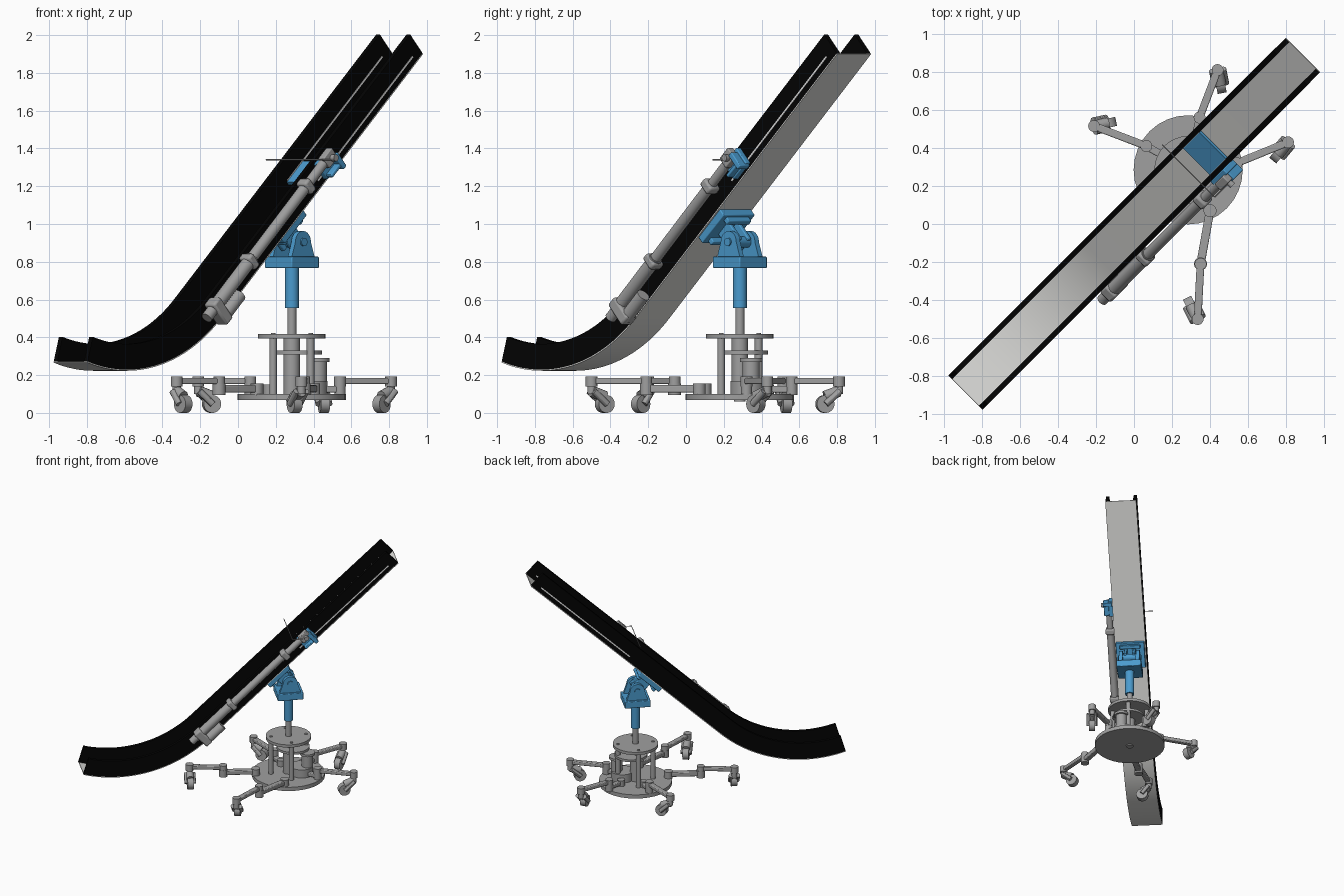
import bpy, bmesh, math
from mathutils import Matrix, Vector

cube = bpy.data.objects.get("Cube")
if cube:
    bpy.data.objects.remove(cube)


def material(name, r, g, b):
    m = bpy.data.materials.new(name)
    m.use_nodes = True
    m.diffuse_color = (r, g, b, 1)
    m.node_tree.nodes["Principled BSDF"].inputs["Base Color"].default_value = (r, g, b, 1)
    return m


BLACK = material("black_rubber", 0.001, 0.001, 0.001)
PALE = material("pale_plastic", 0.72, 0.72, 0.7)
WHITE = material("white_trim", 1, 1, 1)
METAL = material("grey_metal", 0.35, 0.35, 0.35)
BLUE = material("blue_paint", 0.07, 0.33, 0.62)

# The chute runs on the diagonal: u along it, v across it
DIAG = Matrix.Rotation(math.radians(45), 4, 'Z')


def P(u, v, z):
    return DIAG @ Vector((u, -v, z))


def finish(name, bm, mat, bevel=0):
    bmesh.ops.recalc_face_normals(bm, faces=bm.faces)
    me = bpy.data.meshes.new(name)
    bm.to_mesh(me)
    bm.free()
    ob = bpy.data.objects.new(name, me)
    bpy.context.collection.objects.link(ob)
    me.materials.append(mat)
    if bevel:
        mod = ob.modifiers.new("bevel", 'BEVEL')
        mod.width = bevel
        mod.segments = 2
    bpy.ops.object.select_all(action='DESELECT')
    ob.select_set(True)
    bpy.context.view_layer.objects.active = ob
    bpy.ops.object.shade_smooth_by_angle(angle=math.radians(30))
    return ob


def box(name, centre, size, mat, tilt=0, bevel=0.005):
    """Box aligned to the chute, tilted up along it; size is (u, v, z)."""
    bm = bmesh.new()
    m = (Matrix.Translation(P(*centre)) @ DIAG
         @ Matrix.Rotation(math.radians(-tilt), 4, 'Y') @ Matrix.Diagonal((*size, 1)))
    bmesh.ops.create_cube(bm, size=1, matrix=m)
    return finish(name, bm, mat, bevel)


def rod(name, a, b, r, mat=METAL, sides=32):
    a, b = Vector(a), Vector(b)
    d = b - a
    m = Matrix.Translation((a + b) / 2) @ d.to_track_quat('Z', 'Y').to_matrix().to_4x4()
    bm = bmesh.new()
    bmesh.ops.create_cone(bm, cap_ends=True, segments=sides, radius1=r,
                          radius2=r, depth=d.length, matrix=m)
    return finish(name, bm, mat)


def prism(name, outline, v0, v1, mat):
    """Outline in (u, z) pulled across the chute from v0 to v1."""
    bm = bmesh.new()
    face = bm.faces.new([bm.verts.new(P(u, v0, z)) for u, z in outline])
    new = bmesh.ops.extrude_face_region(bm, geom=[face])["geom"]
    bmesh.ops.translate(bm, vec=P(0, v1 - v0, 0),
                        verts=[g for g in new if isinstance(g, bmesh.types.BMVert)])
    return finish(name, bm, mat)


# ---- Chute: an arc that runs into a straight slope ----
SLOPE, START = 42.8, -16.7
RADIUS, LOW_U, LOW_Z, TOP_U = 1.035, -0.957, 0.223, 1.259


def arc_point(degrees):
    a = math.radians(degrees)
    return LOW_U + RADIUS * math.sin(a), LOW_Z + RADIUS * (1 - math.cos(a)), a


ARC_END = arc_point(SLOPE)


def slope_point(u):
    return u, ARC_END[1] + (u - ARC_END[0]) * math.tan(ARC_END[2]), ARC_END[2]


PATH = [arc_point(START + (SLOPE - START) * i / 28) for i in range(29)]
PATH.append(slope_point(TOP_U))


def sweep(name, path, v0, v1, h0, h1, mat):
    bm = bmesh.new()
    rings = []
    for u, z, a in path:
        rings.append([bm.verts.new(P(u - h * math.sin(a), v, z + h * math.cos(a)))
                      for v, h in ((v0, h0), (v1, h0), (v1, h1), (v0, h1))])
    for r, s in zip(rings, rings[1:]):
        for i in range(4):
            j = (i + 1) % 4
            bm.faces.new((r[i], r[j], s[j], s[i]))
    bm.faces.new(rings[0])
    bm.faces.new(rings[-1])
    return finish(name, bm, mat)


sweep("chute_floor", PATH, -0.127, 0.127, 0, 0.006, PALE)
TRIM = [slope_point(0.5), slope_point(1.21)]
for side, s in (("left", 1), ("right", -1)):
    sweep(side + "_chute_wall", PATH, s * 0.1, s * 0.127, 0.006, 0.142, BLACK)
    for face, a, b in (("outer", 0.126, 0.129), ("inner", 0.098, 0.101)):
        sweep(f"{side}_{face}_trim", TRIM, s * a, s * b, 0.039, 0.049, WHITE)

# ---- Pivot head ----
U = 0.403
CX, CY, _ = P(U, 0, 0)


def post(name, x, y, z0, z1, r, mat=METAL):
    return rod(name, (x, y, z0), (x, y, z1), r, mat)


box("head_block", (U, 0, 0.797), (0.205, 0.205, 0.06), BLUE)
ear = [(U - 0.085, 0.826), (U + 0.085, 0.826)]
ear += [(U + 0.058 * math.cos(t), 0.905 + 0.058 * math.sin(t))
        for t in [math.pi * i / 12 for i in range(13)]]
for side, s in (("left", 1), ("right", -1)):
    prism(side + "_pivot_ear", ear, s * 0.055, s * 0.085, BLUE)
    rod(side + "_pivot_cap", P(U, s * 0.08, 0.905), P(U, s * 0.095, 0.905), 0.022, BLUE)
rod("pivot_pin", P(U, -0.08, 0.905), P(U, 0.08, 0.905), 0.03, BLUE)
box("tilt_plate", (0.304, 0, 0.988), (0.22, 0.235, 0.044), BLUE, SLOPE)
for v in (-0.035, 0.035):
    box("tilt_lug", (0.36, v, 0.94), (0.1, 0.025, 0.14), BLUE, SLOPE)
for s in (-0.08, 0.08):
    box("tilt_rib", (0.325 + s * 0.734, 0, 0.965 + s * 0.68), (0.03, 0.17, 0.04), BLUE, SLOPE)

# ---- Central column and round base ----
post("column_sleeve", CX, CY, 0.555, 0.775, 0.037, BLUE)
post("column_rod", CX, CY, 0.1, 0.57, 0.024)
post("column_housing", CX, CY, 0.1, 0.4, 0.043)
post("base_disc", CX, CY, 0.068, 0.1, 0.287)
post("base_hub", CX, CY, 0.06, 0.07, 0.03)
post("middle_plate", CX + 0.03, CY + 0.02, 0.31, 0.33, 0.13)
post("top_plate", CX, CY, 0.394, 0.418, 0.178)
for i in range(4):
    t = math.radians(45 + 90 * i)
    x, y = CX + 0.14 * math.cos(t), CY + 0.14 * math.sin(t)
    post("base_pillar", x, y, 0.1, 0.395, 0.02)
    post("pillar_bolt", x, y, 0.418, 0.424, 0.012)
post("drive_motor", CX + 0.14, CY + 0.06, 0.1, 0.28, 0.045)
post("drive_motor_cap", CX + 0.14, CY + 0.06, 0.27, 0.29, 0.06)
post("drive_gear", CX + 0.1, CY + 0.04, 0.1, 0.17, 0.09)


# ---- Folding legs with casters ----
def arm(name, a, b, z0, z1, r):
    a, b = Vector((*a, 0)), Vector((*b, 0))
    d = b - a
    bm = bmesh.new()
    m = (Matrix.Translation((a + b) / 2 + Vector((0, 0, (z0 + z1) / 2)))
         @ Matrix.Rotation(math.atan2(d.y, d.x), 4, 'Z')
         @ Matrix.Diagonal((d.length, r * 1.3, (z1 - z0) * 0.85, 1)))
    bmesh.ops.create_cube(bm, size=1, matrix=m)
    finish(name, bm, METAL, 0.006)
    for p in (a, b):
        post(name + "_joint", p.x, p.y, z0 - 0.01, z1 + 0.005, r)


def caster(end, pos):
    e, p = Vector((*end, 0)), Vector((*pos, 0))
    roll = (p - e).normalized()
    axle = Vector((-roll.y, roll.x, 0))
    hub = p + Vector((0, 0, 0.047))
    rod("caster_wheel", hub - axle * 0.024, hub + axle * 0.024, 0.047)
    post("caster_stem", e.x, e.y, 0.1, 0.17, 0.022)
    for s in (-1, 1):
        o = axle * 0.028 * s
        rod("caster_fork", hub + o, e + o + Vector((0, 0, 0.115)), 0.018, sides=12)
    rod("caster_hood", hub + Vector((0, 0, 0.04)), e + Vector((0, 0, 0.115)), 0.03, sides=16)


# joint points from the disc outwards, then the wheel position
LEGS = [([(0.345, 0.56), (0.44, 0.81)], (0.455, 0.735)),
        ([(0.54, 0.32), (0.81, 0.43)], (0.76, 0.37)),
        ([(0.40, 0.07), (0.35, -0.21), (0.335, -0.50)], (0.30, -0.43)),
        ([(0.065, 0.41), (-0.21, 0.515)], (-0.14, 0.53)),
        ([(0.10, 0.10), (-0.10, -0.06), (-0.325, -0.20)], (-0.29, -0.24))]
for joints, wheel in LEGS:
    x, y = joints[0]
    if len(joints) == 3:
        arm("inner_arm", joints[0], joints[1], 0.105, 0.15, 0.034)
    else:
        root = (x + (CX - x) * 0.45, y + (CY - y) * 0.45)
        arm("inner_arm", root, joints[0], 0.105, 0.145, 0.03)
    arm("outer_arm", joints[-2], joints[-1], 0.15, 0.187, 0.031)
    caster(joints[-1], wheel)

# ---- Linear actuator beside the chute ----
V = 0.165


def axis_point(u, drop=0.0):
    return u + drop * 0.7, V, 1.33 + (u - 0.485) * 0.935 - drop * 0.7


def tube(name, u0, u1, r, drop=0.0):
    rod(name, P(*axis_point(u0, drop)), P(*axis_point(u1, drop)), r)


tube("actuator_rod", 0.34, 0.5, 0.026)
tube("actuator_tube", -0.09, 0.34, 0.03)
tube("actuator_body", -0.34, -0.06, 0.036)
tube("actuator_motor", -0.34, -0.21, 0.036, 0.08)
tube("actuator_foot", -0.40, -0.33, 0.03)
for name, u, drop, size in (("upper_collar", 0.345, 0, (0.05, 0.075, 0.08)),
                            ("middle_collar", -0.08, 0, (0.045, 0.08, 0.085)),
                            ("gear_housing", -0.335, 0.035, (0.065, 0.08, 0.15))):
    box(name, axis_point(u, drop), size, METAL, SLOPE, 0.012)

# ---- Upper blue bracket across the chute ----
box("cross_plate", (0.53, 0, 1.27), (0.165, 0.198, 0.02), BLUE, SLOPE, 0.002)
box("bracket_block", (0.525, 0.143, 1.32), (0.13, 0.035, 0.11), BLUE, SLOPE)
box("bracket_flange", (0.565, 0.168, 1.335), (0.03, 0.075, 0.1), BLUE, SLOPE)
box("bracket_shelf", (0.545, 0.168, 1.29), (0.11, 0.065, 0.02), BLUE, SLOPE)
box("rod_end", (0.50, V + 0.01, 1.35), (0.085, 0.045, 0.07), METAL, SLOPE)
rod("bracket_pin", P(0.51, 0.11, 1.35), P(0.51, 0.225, 1.35), 0.018)

# Thin sensor wire over the chute
rod("sensor_wire", P(0.40, -0.19, 1.34), P(0.40, 0.2, 1.34), 0.003, sides=8)
rod("sensor_wire_stub", P(0.40, 0.2, 1.34), P(0.5, 0.2, 1.34), 0.003, sides=8)
